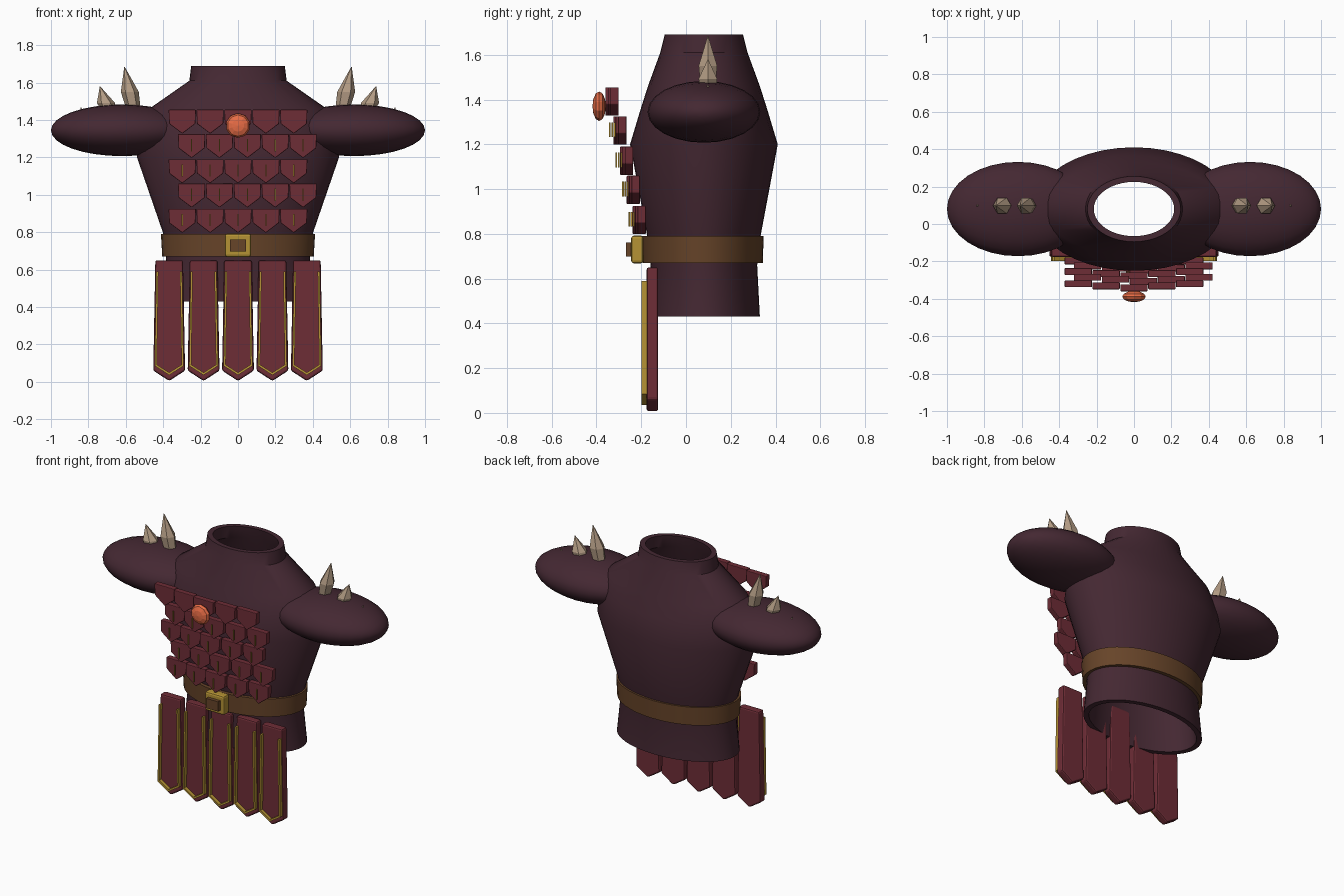
import bpy, bmesh, math
from mathutils import Vector

if "Cube" in bpy.data.objects:
    bpy.data.objects.remove(bpy.data.objects["Cube"])


def mat(name, rgb):
    m = bpy.data.materials.new(name)
    m.diffuse_color = (*rgb, 1)
    m.use_nodes = True
    m.node_tree.nodes["Principled BSDF"].inputs["Base Color"].default_value = m.diffuse_color
    return m


CLOTH = mat("dark plum", (0.058, 0.021, 0.032))
RED = mat("deep red", (0.155, 0.026, 0.037))
LEATHER = mat("brown leather", (0.135, 0.058, 0.022))
GOLD = mat("dull gold", (0.46, 0.29, 0.035))
BONE = mat("bone", (0.45, 0.33, 0.23))
GEM = mat("orange gem", (0.8, 0.15, 0.06))
CY = 0.08  # depth of the body axis


def finish(bm, name, material, smooth=False):
    bmesh.ops.recalc_face_normals(bm, faces=bm.faces)
    me = bpy.data.meshes.new(name)
    bm.to_mesh(me)
    bm.free()
    me.materials.append(material)
    ob = bpy.data.objects.new(name, me)
    bpy.context.collection.objects.link(ob)
    if smooth:
        bpy.ops.object.select_all(action='DESELECT')
        ob.select_set(True)
        bpy.context.view_layer.objects.active = ob
        bpy.ops.object.shade_smooth_by_angle(angle=math.radians(35))
    return ob


def loft(name, rings, sides, material, close=False, smooth=True):
    """Join elliptical rings (z, rx, ry, cx, cy) into a surface."""
    bm = bmesh.new()
    loops = []
    for z, rx, ry, cx, cy in rings:
        loops.append([bm.verts.new((cx + rx * math.cos(2 * math.pi * i / sides),
                                    cy + ry * math.sin(2 * math.pi * i / sides), z))
                      for i in range(sides)])
    pairs = list(zip(loops, loops[1:]))
    if close:
        pairs.append((loops[-1], loops[0]))
    for a, b in pairs:
        for i in range(sides):
            j = (i + 1) % sides
            bm.faces.new((a[i], a[j], b[j], b[i]))
    return finish(bm, name, material, smooth)


def plate(name, outline, y0, y1, material, bevel=0):
    """Extrude an x-z outline from y0 to y1."""
    bm = bmesh.new()
    f = bm.faces.new([bm.verts.new((x, y0, z)) for x, z in outline])
    new = bmesh.ops.extrude_face_region(bm, geom=[f])["geom"]
    bmesh.ops.translate(bm, vec=(0, y1 - y0, 0),
                        verts=[v for v in new if isinstance(v, bmesh.types.BMVert)])
    ob = finish(bm, name, material)
    if bevel:
        b = ob.modifiers.new("bevel", 'BEVEL')
        b.width, b.segments = bevel, 2
    return ob


def rect(x, z, hx, hz):
    return [(x - hx, z - hz), (x + hx, z - hz), (x + hx, z + hz), (x - hx, z + hz)]


# Torso: open tunic shell, outer wall then inner wall
outer = [(0.43, 0.41, 0.25), (0.66, 0.385, 0.238), (0.8, 0.402, 0.255), (1.2, 0.54, 0.33),
         (1.35, 0.525, 0.285), (1.46, 0.475, 0.25), (1.61, 0.26, 0.195), (1.69, 0.25, 0.175)]
inner = [(z, rx - 0.035, ry - 0.03) for z, rx, ry in reversed(outer)]
loft("torso", [(z, rx, ry, 0, CY) for z, rx, ry in outer + inner], 40, CLOTH, close=True)

# Belt and buckle
loft("belt", [(z, rx, ry, 0, 0.075) for z, rx, ry in
              [(0.67, 0.405, 0.268), (0.79, 0.412, 0.272), (0.79, 0.37, 0.235), (0.67, 0.37, 0.235)]],
     40, LEATHER, close=True)
plate("buckle_frame", rect(0, 0.73, 0.07, 0.062), -0.245, -0.19, GOLD, 0.012)
plate("buckle_center", rect(0, 0.73, 0.043, 0.032), -0.268, -0.23, LEATHER)

# Hanging skirt straps with a gold V trim
for k in range(5):
    x = (k - 2) * 0.184
    plate("skirt_strap", [(x - 0.074, 0.65), (x - 0.085, 0.06), (x, 0.005), (x + 0.085, 0.06),
                          (x + 0.074, 0.65)], -0.176, -0.124, RED, 0.01)
    out = [(-0.069, 0.59), (-0.077, 0.085), (0, 0.036), (0.077, 0.085), (0.069, 0.59)]
    ins = [(0.058, 0.59), (0.066, 0.092), (0, 0.05), (-0.066, 0.092), (-0.058, 0.59)]
    plate("strap_trim", [(x + a, b) for a, b in out + ins], -0.198, -0.174, GOLD)

# Chest scales in staggered rows, with thin gold ridges
for r, (top, y) in enumerate([(1.455, -0.36), (1.325, -0.325), (1.19, -0.295),
                              (1.06, -0.265), (0.925, -0.238)]):
    for k in range(5):
        x = (k - 2) * 0.149 + (0.05 if r % 2 else 0)
        yk = y + 0.011 * abs(k - 2)
        plate("chest_scale", [(x - 0.073, top), (x - 0.07, top - 0.075), (x, top - 0.128),
                              (x + 0.07, top - 0.075), (x + 0.073, top)], yk, yk + 0.037, RED, 0.004)
        if r:
            plate("scale_ridge", rect(x, top - 0.06, 0.003, 0.033), yk - 0.02, yk - 0.013, GOLD)

# Chest gem: faceted disc
bm = bmesh.new()
bmesh.ops.create_uvsphere(bm, u_segments=10, v_segments=6, radius=1)
for v in bm.verts:
    v.co = Vector((v.co.x * 0.066, -0.388 + v.co.z * 0.03, 1.37 + v.co.y * 0.066))
finish(bm, "chest_gem", GEM)

for s in (-1, 1):
    # Shoulder pad
    bm = bmesh.new()
    bmesh.ops.create_uvsphere(bm, u_segments=24, v_segments=16, radius=1)
    for v in bm.verts:
        v.co = Vector((s * (0.62 + v.co.z * 0.38), CY + v.co.y * 0.252, 1.345 + v.co.x * 0.138))
    finish(bm, "shoulder_pad", CLOTH, True)
    # Bone spikes leaning outward: base x, tip x, base z, tip z, radius
    for bx, tx, bz, tz, rad in [(0.555, 0.607, 1.44, 1.685, 0.048), (0.68, 0.738, 1.42, 1.58, 0.048),
                                (0.825, 0.84, 1.42, 1.468, 0.014)]:
        rings = []
        for t, k in [(0, 0.75), (0.45, 1), (1, 0.02)]:
            rings.append((bz + (tz - bz) * t, rad * k, rad * k, s * (bx + (tx - bx) * t), 0.098))
        loft("shoulder_spike", rings, 6, BONE, smooth=False)
